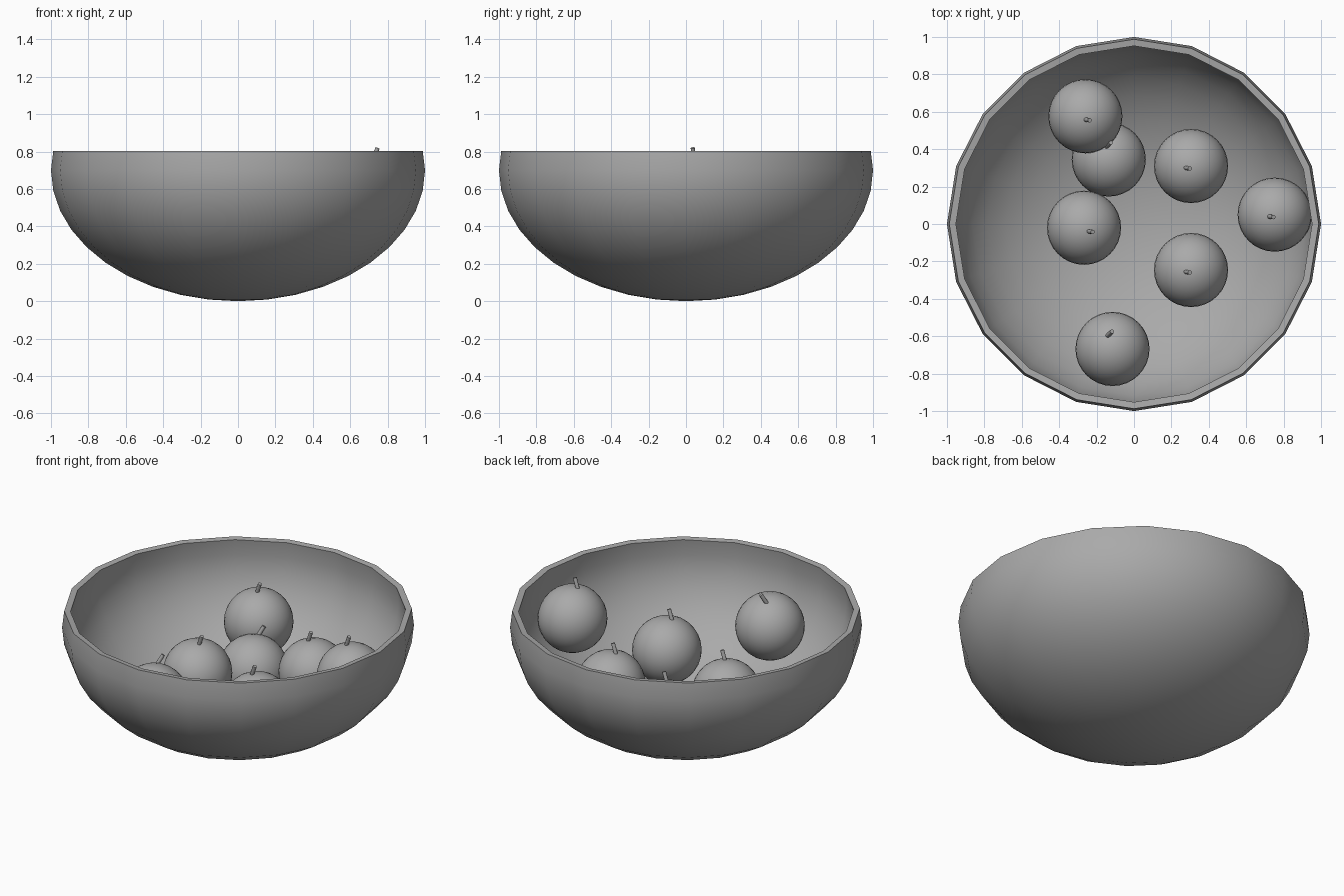
import bpy
import bmesh
from mathutils import Vector, Matrix
from math import sin, radians

cube = bpy.data.objects.get("Cube")
if cube:
    bpy.data.objects.remove(cube, do_unlink=True)

# One plain grey for everything
grey = bpy.data.materials.new("plain_grey")
grey.use_nodes = True
colour = (0.4, 0.4, 0.4, 1)
grey.diffuse_color = colour
for node in grey.node_tree.nodes:
    if node.type == 'BSDF_PRINCIPLED':
        node.inputs["Base Color"].default_value = colour


def make_object(name, bm):
    mesh = bpy.data.meshes.new(name)
    bm.to_mesh(mesh)
    bm.free()
    mesh.materials.append(grey)
    obj = bpy.data.objects.new(name, mesh)
    bpy.context.collection.objects.link(obj)
    return obj


def smooth(obj):
    bpy.ops.object.select_all(action='DESELECT')
    obj.select_set(True)
    bpy.context.view_layer.objects.active = obj
    bpy.ops.object.shade_smooth_by_angle(angle=radians(35))


# Bowl: squashed sphere, open one ring above its widest line, with a thin wall
DEPTH = 0.7
bm = bmesh.new()
bmesh.ops.create_uvsphere(bm, u_segments=20, v_segments=20, radius=1)
limit = sin(radians(9)) + 0.01
bmesh.ops.delete(bm, geom=[v for v in bm.verts if v.co.z > limit], context='VERTS')
for v in bm.verts:
    v.co.z = (v.co.z + 1) * DEPTH
    if v.co.z > DEPTH + 0.05:
        v.co.z = 0.803
bowl = make_object("bowl", bm)
wall = bowl.modifiers.new("wall", 'SOLIDIFY')
wall.thickness = 0.036
wall.offset = -1
bpy.context.view_layer.objects.active = bowl
bowl.select_set(True)
bpy.ops.object.modifier_apply(modifier=wall.name)
smooth(bowl)

# Fruit: centre, then the stem's sideways shift and its lean
RADIUS = 0.198
UPRIGHT = (0.02, -0.003, 0.055)
LEANING = (0.022, 0.022, 0.05)
fruits = [
    ((-0.26, 0.576, 0.44), (0.014, -0.02), UPRIGHT),
    ((-0.135, 0.345, 0.267), (0.0, 0.08), LEANING),
    ((-0.267, -0.02, 0.346), (0.036, -0.021), UPRIGHT),
    ((0.305, 0.31, 0.376), (-0.016, -0.012), UPRIGHT),
    ((0.752, 0.05, 0.568), (-0.016, -0.012), UPRIGHT),
    ((0.305, -0.246, 0.377), (-0.016, -0.012), UPRIGHT),
    ((-0.115, -0.668, 0.478), (-0.013, 0.083), LEANING),
]

for i, (centre, shift, lean) in enumerate(fruits, 1):
    centre = Vector(centre)

    # Round body
    bm = bmesh.new()
    bmesh.ops.create_uvsphere(bm, u_segments=32, v_segments=16, radius=RADIUS,
                              matrix=Matrix.Translation(centre))
    smooth(make_object(f"fruit_{i}", bm))

    # Short stem poking out of the top
    direction = Vector(lean).normalized()
    height = (RADIUS ** 2 - shift[0] ** 2 - shift[1] ** 2) ** 0.5
    middle = centre + Vector((shift[0], shift[1], height + 0.027))
    tip = middle + direction * 0.029
    length = 0.1
    turn = direction.to_track_quat('Z', 'Y').to_matrix().to_4x4()
    bm = bmesh.new()
    bmesh.ops.create_cone(bm, cap_ends=True, segments=12, radius1=0.0115,
                          radius2=0.0115, depth=length,
                          matrix=Matrix.Translation(tip - direction * length / 2) @ turn)
    smooth(make_object(f"stem_{i}", bm))
